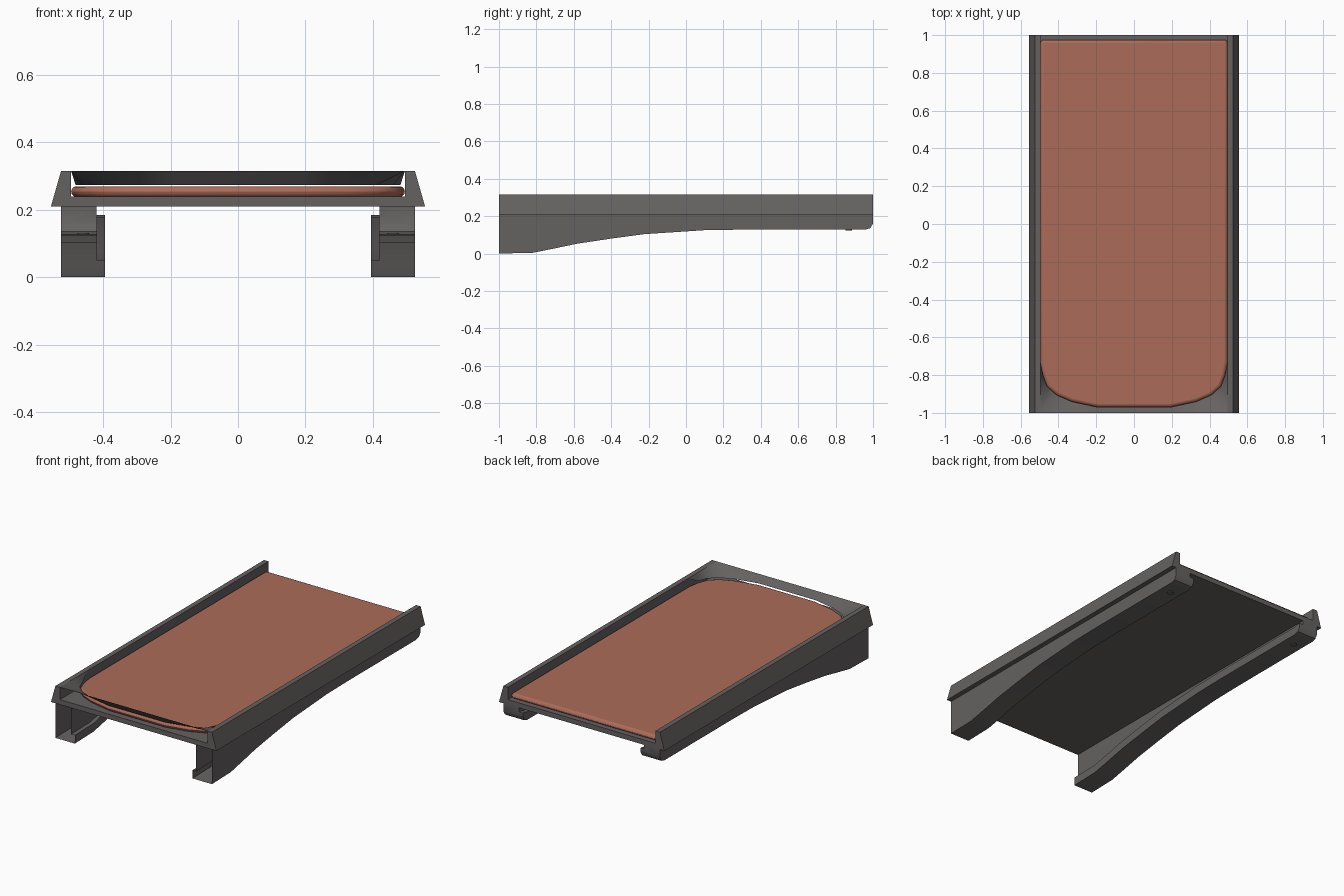
import bpy, bmesh

if "Cube" in bpy.data.objects:
    bpy.data.objects.remove(bpy.data.objects["Cube"])


def material(name, rgb):
    m = bpy.data.materials.new(name)
    m.diffuse_color = (*rgb, 1)
    m.use_nodes = True
    m.node_tree.nodes["Principled BSDF"].inputs["Base Color"].default_value = m.diffuse_color
    return m


GREY = material("dark grey", (0.13, 0.122, 0.12))
CLAY = material("clay red", (0.41, 0.148, 0.098))


def make(name, verts, faces, mat, smooth=35, fix_normals=True):
    me = bpy.data.meshes.new(name)
    me.from_pydata(verts, [], faces)
    bm = bmesh.new()
    bm.from_mesh(me)
    bmesh.ops.remove_doubles(bm, verts=bm.verts, dist=1e-5)
    if fix_normals:
        bmesh.ops.recalc_face_normals(bm, faces=bm.faces)
    bm.to_mesh(me)
    bm.free()
    ob = bpy.data.objects.new(name, me)
    bpy.context.collection.objects.link(ob)
    me.materials.append(mat)
    bpy.ops.object.select_all(action='DESELECT')
    ob.select_set(True)
    bpy.context.view_layer.objects.active = ob
    bpy.ops.object.shade_smooth_by_angle(angle=smooth * 3.14159 / 180)
    return ob


def loft(rings, closed):
    """Join equal-length rings of points into strips of quads."""
    n = len(rings[0])
    verts = [p for r in rings for p in r]
    faces = []
    for i in range(len(rings) - 1):
        for j in range(n if closed else n - 1):
            k = (j + 1) % n
            faces.append((i * n + j, i * n + k, (i + 1) * n + k, (i + 1) * n + j))
    return verts, faces


# Tray: floor with two flared side rails
half = [(0.555, 0.21), (0.525, 0.315), (0.495, 0.315), (0.495, 0.24)]
section = half + [(-x, z) for x, z in reversed(half)]
verts, faces = loft([[(x, y, z) for x, z in section] for y in (-1, 1)], True)
n = len(section)
faces += [tuple(range(n)), tuple(range(n, 2 * n))]
make("tray", verts, faces, GREY)

# Curved front outline shared by the pad and the hood
curve = [(0.495, -0.73), (0.482, -0.80), (0.46, -0.86), (0.41, -0.905),
         (0.33, -0.94), (0.19, -0.97)]
curve += [(-x, y) for x, y in reversed(curve)]

# Hood: thin sloping lip above the open front
rim = [(0.495, -0.73), (0.495, -0.82), (0.495, -0.91), (0.495, -1),
       (0.36, -1), (0.19, -1)]
rim += [(-x, y) for x, y in reversed(rim)]
verts, faces = loft([[(x, y, 0.315) for x, y in rim],
                     [(x, y, 0.315 if abs(x) > 0.49 else 0.274) for x, y in curve]], False)
hood = make("front_hood", verts, faces, GREY, 60)
if hood.data.polygons[len(faces) // 2].normal.z < 0:
    hood.data.flip_normals()

# Pad: cushion with rounded upper edges
outline = curve + [(-0.495, 0.975), (0.495, 0.975)]
n = len(outline)
verts, faces = loft([[(x, y, z) for x, y in outline] for z in (0.238, 0.27)], True)
faces += [tuple(range(n)), tuple(range(n, 2 * n))]
pad = make("pad", verts, faces, CLAY, 40)
bev = pad.modifiers.new("rounded_edge", 'BEVEL')
bev.width = 0.02
bev.segments = 3
bev.limit_method = 'ANGLE'
bev.angle_limit = 1.0

# Legs: hollow channels open at the front, lower edge rising to the back
profile = [(-1, 0), (-0.82, 0.004), (-0.70, 0.028), (-0.58, 0.053), (-0.40, 0.08),
           (-0.22, 0.104), (-0.05, 0.115), (0.1, 0.125), (0.3, 0.128),
           (0.96, 0.128), (0.985, 0.136), (1, 0.16)]
for side, s in (("left", -1), ("right", 1)):
    rings = []
    for y, zb in profile:
        zt = min(zb + 0.05, 0.185)
        pts = [(0.525, 0.212), (0.525, zb), (0.395, zb), (0.395, zt),
               (0.42, zt), (0.42, 0.212)]
        rings.append([(s * x, y, z) for x, z in pts])
    verts, faces = loft(rings, False)
    last = len(verts) - 6
    faces.append(tuple(range(last, last + 6)))
    leg = make(side + "_leg", verts, faces, GREY)
    if leg.data.polygons[0].normal.x * s < 0:
        leg.data.flip_normals()
    # Small fastener under the back of the leg
    bpy.ops.mesh.primitive_cylinder_add(vertices=12, radius=0.018, depth=0.008,
                                        location=(s * 0.46, 0.87, 0.127))
    bolt = bpy.context.object
    bolt.name = side + "_bolt"
    bolt.data.materials.append(GREY)
